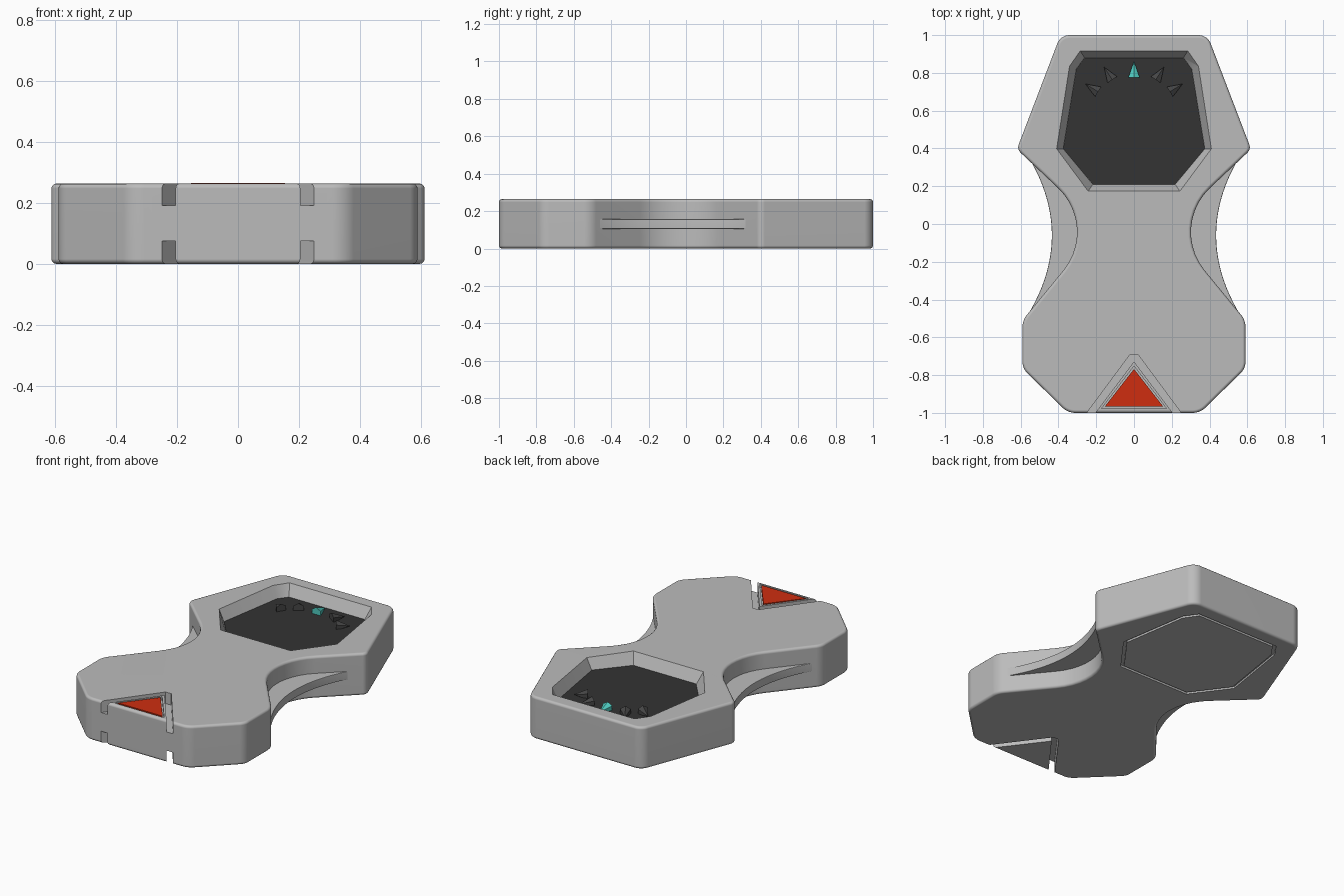
import bpy, bmesh, math
from mathutils import Vector, Matrix

if "Cube" in bpy.data.objects:
    bpy.data.objects.remove(bpy.data.objects["Cube"])

TOP = 0.264  # height of the housing


def material(name, rgb):
    m = bpy.data.materials.new(name)
    m.diffuse_color = (*rgb, 1)
    m.use_nodes = True
    m.node_tree.nodes["Principled BSDF"].inputs["Base Color"].default_value = m.diffuse_color
    return m


GREY = material("housing grey", (0.50, 0.50, 0.50))
DARK = material("screen dark grey", (0.033, 0.033, 0.033))
MARK = material("marker dark grey", (0.06, 0.06, 0.06))
TEAL = material("marker teal", (0.08, 0.60, 0.53))
RED = material("button red", (0.62, 0.027, 0.005))


def make(name, bm, mat):
    bmesh.ops.recalc_face_normals(bm, faces=bm.faces)
    me = bpy.data.meshes.new(name)
    bm.to_mesh(me)
    bm.free()
    ob = bpy.data.objects.new(name, me)
    bpy.context.collection.objects.link(ob)
    me.materials.append(mat)
    return ob


def activate(ob):
    bpy.ops.object.select_all(action='DESELECT')
    ob.select_set(True)
    bpy.context.view_layer.objects.active = ob


def mirror(right):
    """Close a right-hand profile (listed back to front) with its mirror image."""
    return right + [(-x, y) for x, y in reversed(right)]


def scaled(pts, f, cy):
    return [(x * f, cy + (y - cy) * f) for x, y in pts]


def rounded(corners, steps=10):
    """Fillet each (x, y, radius) corner of a closed polygon."""
    out, n = [], len(corners)
    for i, (x, y, r) in enumerate(corners):
        p = Vector((x, y))
        a = (Vector(corners[i - 1][:2]) - p).normalized()
        b = (Vector(corners[(i + 1) % n][:2]) - p).normalized()
        half = a.angle(b) / 2
        centre = p + (a + b).normalized() * (r / math.sin(half))
        t = r / math.tan(half)
        s, e = p + a * t - centre, p + b * t - centre
        sweep = s.angle(e)
        for k in range(steps + 1):
            f = k / steps
            v = (s * math.sin((1 - f) * sweep) + e * math.sin(f * sweep)) / math.sin(sweep)
            out.append(tuple(centre + v))
    return out


def prism(name, pts, z0, z1, mat, low=None, bevel=0.0, segments=3):
    """Extruded outline, optionally tapering to a different low outline."""
    bm = bmesh.new()
    lo = [bm.verts.new((x, y, z0)) for x, y in (low or pts)]
    hi = [bm.verts.new((x, y, z1)) for x, y in pts]
    caps = [bm.faces.new(lo), bm.faces.new(hi)]
    n = len(pts)
    for i in range(n):
        j = (i + 1) % n
        bm.faces.new((lo[i], lo[j], hi[j], hi[i]))
    bmesh.ops.recalc_face_normals(bm, faces=bm.faces)
    if bevel:
        edges = list({e for f in caps for e in f.edges})
        bmesh.ops.bevel(bm, geom=edges, offset=bevel, segments=segments,
                        profile=0.5, affect='EDGES')
    return make(name, bm, mat)


def cut(ob, cutter):
    cutter.hide_render = True
    activate(ob)
    m = ob.modifiers.new("cut", 'BOOLEAN')
    m.operation, m.solver, m.object = 'DIFFERENCE', 'EXACT', cutter
    bpy.ops.object.modifier_apply(modifier=m.name)
    bpy.data.objects.remove(cutter)


def smooth(ob):
    activate(ob)
    bpy.ops.object.shade_smooth_by_angle(angle=math.radians(32))
    m = ob.modifiers.new("normals", 'WEIGHTED_NORMAL')
    m.keep_sharp = True
    bpy.ops.object.modifier_apply(modifier=m.name)


# Housing: waisted outline with rounded corners and softened rims
right = [(0.389, 1.0, 0.07), (0.62, 0.396, 0.04), (0.185, -0.015, 0.32),
         (0.59, -0.509, 0.10), (0.59, -0.765, 0.08), (0.35, -1.0, 0.10)]
corners = right + [(-x, y, r) for x, y, r in reversed(right)]
housing = prism("housing", rounded(corners), 0, TOP, GREY, bevel=0.016)

# Screen pocket with sloping walls
rim = mirror([(0.285, 0.917), (0.342, 0.835), (0.41, 0.398), (0.243, 0.173)])
floor = mirror([(0.262, 0.880), (0.306, 0.820), (0.375, 0.398), (0.218, 0.210)])
cut(housing, prism("screen_cutter", rim, 0.192, TOP + 0.001, GREY, low=floor))

# Shallow pocket under the device for the cover
cut(housing, prism("cover_cutter", rim, -0.05, 0.012, GREY))

# Chevron grooves around the front triangle, above and below
chevron = [(-0.324, -1.1), (-0.02, -0.69), (0.02, -0.69), (0.324, -1.1),
           (0.280, -1.1), (0.0, -0.728), (-0.280, -1.1)]
cut(housing, prism("groove_cutter", chevron, 0.192, 0.32, GREY))
cut(housing, prism("groove_cutter", chevron, -0.05, 0.075, GREY))

# Pocket for the red button
cut(housing, prism("button_cutter", [(-0.172, -0.977), (0.172, -0.977), (0, -0.752)],
                   TOP - 0.02, TOP + 0.05, GREY))
smooth(housing)

# Side grip fin: thin slab with concave sides, showing at both waists
ys = [0.35 - 0.83 * i / 32 for i in range(33)]
fin = mirror([(0.435 + 0.115 * ((y + 0.06) / 0.4) ** 2, y) for y in ys])
smooth(prism("side_grip_fin", fin, 0.105, 0.157, GREY, bevel=0.005, segments=2))

# Bottom cover, leaving a thin seam around it
prism("bottom_cover", scaled(rim, 0.957, 0.55), 0, 0.014, GREY)

# Screen plate
prism("screen", scaled(floor, 0.999, 0.55), 0.187, 0.195, DARK)

# Red triangular button
prism("triangle_button", [(-0.155, -0.967), (0.155, -0.967), (0, -0.768)],
      TOP - 0.022, TOP + 0.001, RED)

# Pointers fanned out along the far side of the screen
for i, (x, y, deg) in enumerate([(0, 0.775, 0), (0.115, 0.764, -33), (-0.115, 0.764, 33),
                                 (0.190, 0.700, -58), (-0.190, 0.700, 58)]):
    bm = bmesh.new()
    length = 0.087 if i == 0 else 0.08
    place = (Matrix.Translation((x, y, 0.205)) @ Matrix.Rotation(math.radians(deg), 4, 'Z')
             @ Matrix.Rotation(math.radians(-90), 4, 'X')
             @ Matrix.Translation((0, 0, length / 2)))
    bmesh.ops.create_cone(bm, cap_ends=True, segments=6, radius1=0.035, radius2=0,
                          depth=length, matrix=place)
    make("screen_pointer", bm, TEAL if i == 0 else MARK)
